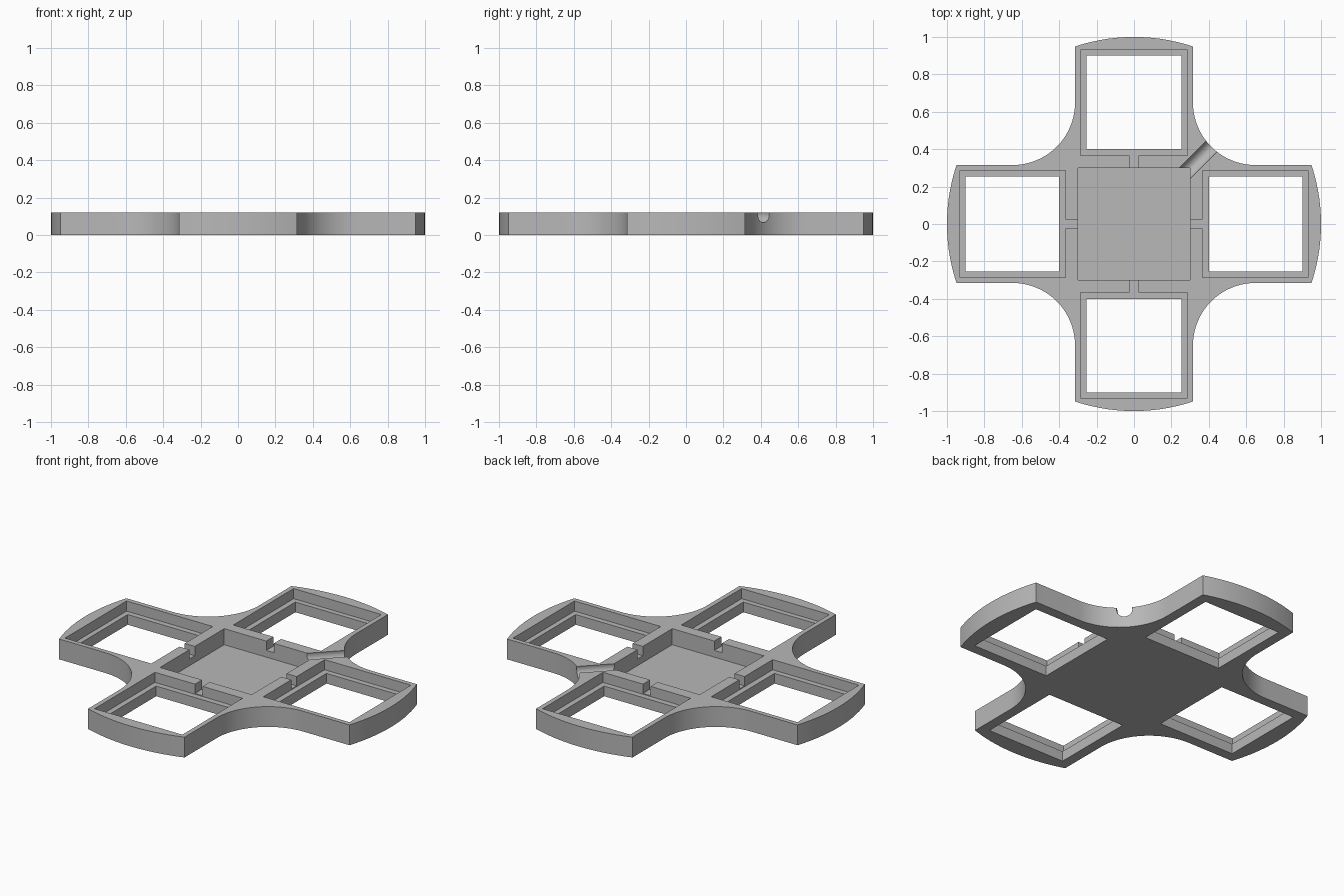
import bpy, bmesh, math
from mathutils import Matrix, Vector

cube = bpy.data.objects.get("Cube")
if cube:
    bpy.data.objects.remove(cube, do_unlink=True)

HEIGHT = 0.12
HALF = 0.315       # half width of an arm
FILLET = 0.335     # radius between two arms
LEDGE = 0.06       # height of the window ledge
FLOOR = 0.025      # floor of the central recess

grey = bpy.data.materials.new("plain_grey")
grey.use_nodes = True
colour = (0.48, 0.48, 0.48, 1)
grey.diffuse_color = colour
grey.node_tree.nodes["Principled BSDF"].inputs["Base Color"].default_value = colour


def make_object(name, bm):
    bmesh.ops.recalc_face_normals(bm, faces=bm.faces[:])
    mesh = bpy.data.meshes.new(name)
    bm.to_mesh(mesh)
    bm.free()
    obj = bpy.data.objects.new(name, mesh)
    bpy.context.collection.objects.link(obj)
    mesh.materials.append(grey)
    return obj


def arc(cx, cy, radius, start, end, steps):
    for i in range(steps + 1):
        a = start + (end - start) * i / steps
        yield Vector((cx + radius * math.cos(a), cy + radius * math.sin(a), 0))


def cut(target, cutter):
    """Subtract a cutter from the target, then discard it."""
    cutter.hide_render = True
    mod = target.modifiers.new("cut", "BOOLEAN")
    mod.operation = "DIFFERENCE"
    mod.solver = "EXACT"
    mod.object = cutter
    bpy.context.view_layer.objects.active = target
    bpy.ops.object.modifier_apply(modifier=mod.name)
    bpy.data.objects.remove(cutter, do_unlink=True)


def box_cutter(x0, x1, half_y, z0, turn=0):
    """Box reaching above the plate, turned about the centre."""
    z1 = HEIGHT + 0.1
    bm = bmesh.new()
    bmesh.ops.create_cube(bm, size=1, matrix=(
        Matrix.Rotation(turn, 4, "Z")
        @ Matrix.Translation(((x0 + x1) / 2, 0, (z0 + z1) / 2))
        @ Matrix.Diagonal((x1 - x0, 2 * half_y, z1 - z0, 1))))
    return make_object("box_cutter", bm)


# Cross-shaped plate: rounded arm ends joined by concave fillets
tip = math.asin(HALF)
corner = HALF + FILLET
quarter = list(arc(0, 0, 1, -tip, tip, 14))
quarter += list(arc(corner, corner, FILLET, 1.5 * math.pi, math.pi, 20))
bm = bmesh.new()
turns = [k * math.pi / 2 for k in range(4)]
outline = [bm.verts.new(Matrix.Rotation(t, 3, "Z") @ p) for t in turns for p in quarter]
base = bm.faces.new(outline)
side = bmesh.ops.extrude_face_region(bm, geom=[base])
bmesh.ops.translate(bm, vec=(0, 0, HEIGHT),
                    verts=[v for v in side["geom"] if isinstance(v, bmesh.types.BMVert)])
plate = make_object("cross_plate", bm)

# Central recess
cut(plate, box_cutter(-0.3, 0.3, 0.3, FLOOR))

# Stepped window and wire notch in each arm
for t in turns:
    cut(plate, box_cutter(0.366, 0.93, 0.287, LEDGE, t))
    cut(plate, box_cutter(0.4, 0.9, 0.255, -0.1, t))
    cut(plate, box_cutter(0.28, 0.38, 0.025, LEDGE + 0.005, t))

# Round diagonal channel from the recess to the outside
bm = bmesh.new()
bmesh.ops.create_cone(bm, cap_ends=True, segments=32, radius1=0.0425, radius2=0.0425,
                      depth=0.4, matrix=(
                          Matrix.Rotation(math.pi / 4, 4, "Z")
                          @ Matrix.Translation((0.5, 0, HEIGHT - 0.012))
                          @ Matrix.Rotation(math.pi / 2, 4, "Y")))
cut(plate, make_object("channel_cutter", bm))

# Smooth curved walls, keeping hard edges sharp
bpy.ops.object.select_all(action="DESELECT")
plate.select_set(True)
bpy.context.view_layer.objects.active = plate
bpy.ops.object.shade_smooth_by_angle(angle=math.radians(25))
